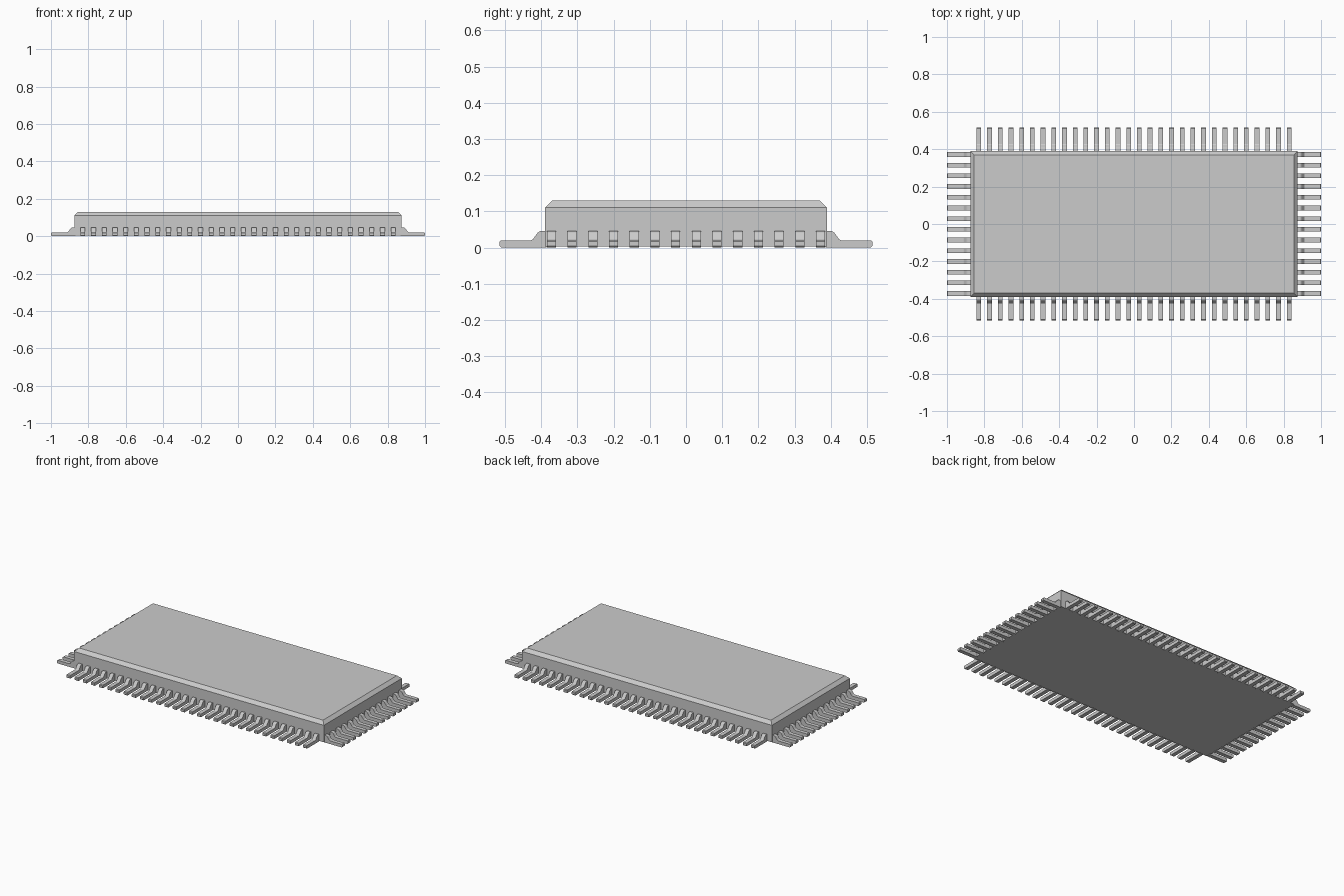
import bpy, bmesh
from mathutils import Matrix
from math import pi

if "Cube" in bpy.data.objects:
    bpy.data.objects.remove(bpy.data.objects["Cube"])

HX, HY = 0.875, 0.39        # body half sizes
PITCH, WIDTH = 0.0572, 0.025


def make_object(name, bm):
    bmesh.ops.recalc_face_normals(bm, faces=bm.faces)
    mesh = bpy.data.meshes.new(name)
    bm.to_mesh(mesh)
    bm.free()
    obj = bpy.data.objects.new(name, mesh)
    bpy.context.collection.objects.link(obj)
    return obj


# Package body: stacked rectangular sections with a chamfered top rim
def build_body():
    bm = bmesh.new()
    rings = []
    for inset, z in [(0, 0.003), (0, 0.11), (0.02, 0.13)]:
        x, y = HX - inset, HY - inset
        rings.append([bm.verts.new((sx * x, sy * y, z))
                      for sx, sy in [(-1, -1), (1, -1), (1, 1), (-1, 1)]])
    for low, high in zip(rings, rings[1:]):
        for i in range(4):
            j = (i + 1) % 4
            bm.faces.new((low[i], low[j], high[j], high[i]))
    bm.faces.new(rings[0][::-1])
    bm.faces.new(rings[-1])
    return make_object("package_body", bm)


# Lead side profile: (distance out from body wall, height)
PROFILE = [(-0.005, 0.0), (0.121, 0.0), (0.125, 0.004), (0.125, 0.016),
           (0.121, 0.02), (0.038, 0.02), (0.033, 0.023), (0.02, 0.041),
           (0.014, 0.045), (-0.005, 0.045)]


# One row of leads along a side, turned about z into place
def build_leads(name, count, wall, angle):
    bm = bmesh.new()
    for i in range(count):
        c = (i - (count - 1) / 2) * PITCH
        sides = [[bm.verts.new((wall + d, c + s * WIDTH / 2, z))
                  for d, z in PROFILE] for s in (-1, 1)]
        bm.faces.new(sides[0])
        bm.faces.new(sides[1][::-1])
        n = len(PROFILE)
        for k in range(n):
            m = (k + 1) % n
            bm.faces.new((sides[0][k], sides[1][k], sides[1][m], sides[0][m]))
    bm.transform(Matrix.Rotation(angle, 4, 'Z'))
    return make_object(name, bm)


build_body()
build_leads("right_leads", 14, HX, 0)
build_leads("back_leads", 30, HY, pi / 2)
build_leads("left_leads", 14, HX, pi)
build_leads("front_leads", 30, HY, -pi / 2)
